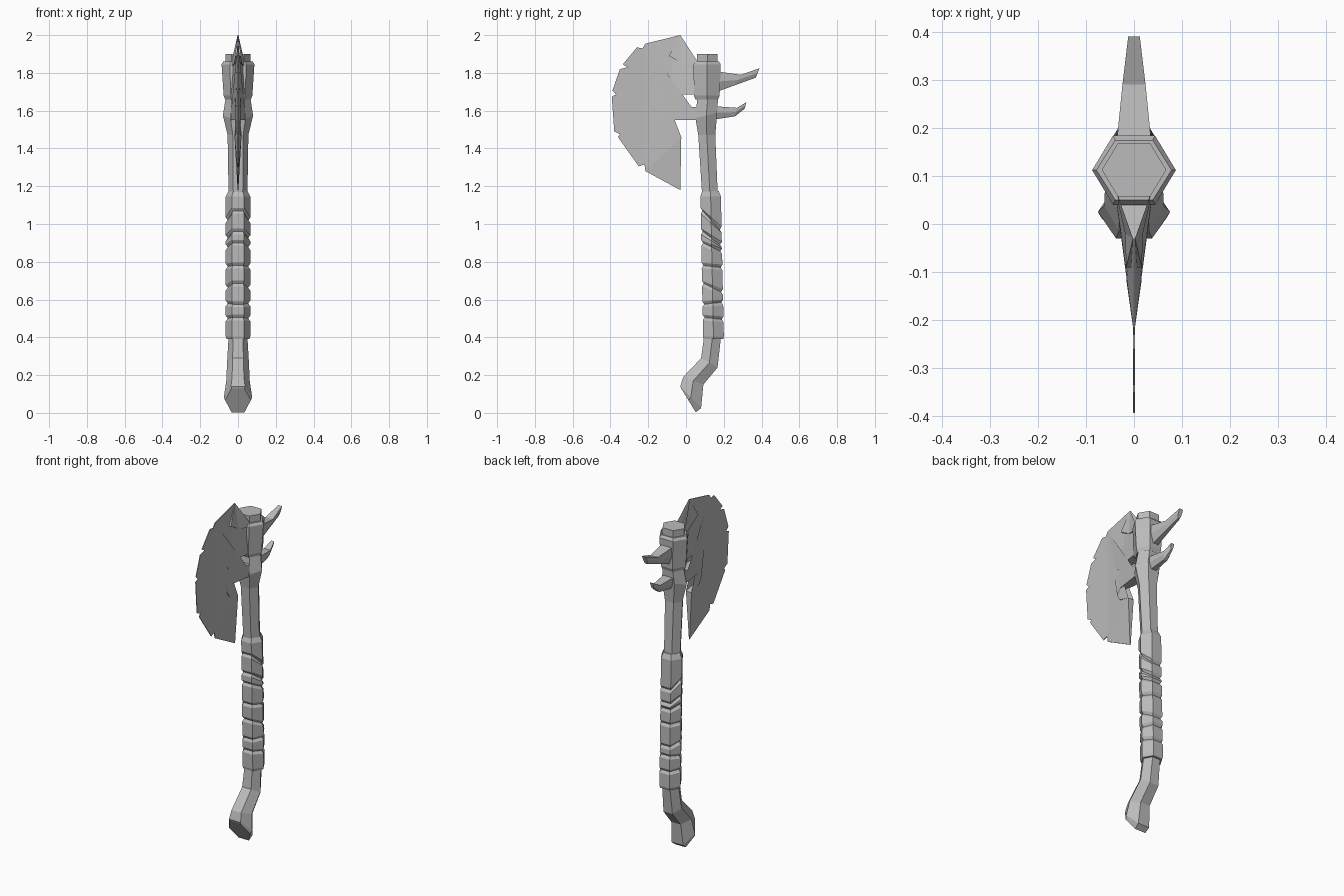
import bpy
import bmesh

cube = bpy.data.objects.get("Cube")
if cube:
    bpy.data.objects.remove(cube, do_unlink=True)

# One plain grey for the whole weapon
GREY = (0.5, 0.5, 0.5, 1.0)
grey = bpy.data.materials.new("plain_grey")
grey.use_nodes = True
grey.diffuse_color = GREY
grey.node_tree.nodes["Principled BSDF"].inputs["Base Color"].default_value = GREY


def finish(name, bm):
    """Turn a bmesh into a flat-shaded grey object."""
    bmesh.ops.recalc_face_normals(bm, faces=bm.faces)
    mesh = bpy.data.meshes.new(name)
    bm.to_mesh(mesh)
    bm.free()
    mesh.materials.append(grey)
    obj = bpy.data.objects.new(name, mesh)
    bpy.context.collection.objects.link(obj)
    return obj


def loft(name, rings):
    """Skin a list of equal-length rings and close both ends."""
    bm = bmesh.new()
    loops = [[bm.verts.new(point) for point in ring] for ring in rings]
    for low, high in zip(loops, loops[1:]):
        for i in range(len(low)):
            j = (i + 1) % len(low)
            bm.faces.new((low[i], low[j], high[j], high[i]))
    bm.faces.new(loops[0])
    bm.faces.new(loops[-1])
    return finish(name, bm)


def hexagon(front_y, front_z, back_y, back_z, half_width):
    """Six-sided ring, pointed at the sides, flat at front and back."""
    flat = half_width / 2
    mid_y, mid_z = (front_y + back_y) / 2, (front_z + back_z) / 2
    return [(-flat, front_y, front_z), (flat, front_y, front_z),
            (half_width, mid_y, mid_z),
            (flat, back_y, back_z), (-flat, back_y, back_z),
            (-half_width, mid_y, mid_z)]


def spike_ring(top_y, top_z, bottom_y, bottom_z, half_width):
    """Section of a back spike: wide on top, narrow underneath."""
    mid_y, mid_z = (top_y + bottom_y) / 2, (top_z + bottom_z) / 2
    low = half_width / 2
    return [(-half_width, top_y, top_z), (half_width, top_y, top_z),
            (half_width, mid_y, mid_z),
            (low, bottom_y, bottom_z), (-low, bottom_y, bottom_z),
            (-half_width, mid_y, mid_z)]


# Upper shaft, flaring below the socket
loft("upper_shaft", [hexagon(*r) for r in (
    (.06, 1.67, .17, 1.67, .065),
    (.05, 1.56, .165, 1.59, .08),
    (.065, 1.47, .155, 1.47, .055),
    (.085, 1.16, .168, 1.16, .05))])

# Wrapped grip: full bands parted by slanted grooves
def grip_ring(front_z, back_z, scale):
    mid_z = (front_z + back_z) / 2
    centre = .13 + (1.17 - mid_z) * .02
    depth = .055 * scale
    return hexagon(centre - depth, front_z, centre + depth, back_z, .065 * scale)


grooves = ((1.07, .97), (.96, .89), (.90, .855), (.78, .77),
           (.685, .64), (.575, .585), (.505, .495))
grip = [grip_ring(1.175, 1.175, .78), grip_ring(1.145, 1.145, 1)]
for front, back in grooves:
    for step, scale in ((.015, 1), (0, .83), (-.015, 1)):
        grip.append(grip_ring(front + step, back + step, scale))
grip += [grip_ring(.405, .405, 1), grip_ring(.39, .39, .93)]
loft("wrapped_grip", grip)

# Bent lower shaft ending in a forward-hooked pommel
loft("pommel", [hexagon(*r) for r in (
    (.095, .40, .185, .40, .05),
    (.08, .29, .167, .24, .058),
    (-.015, .19, .092, .15, .062),
    (-.03, .14, .08, .025, .075),
    (-.026, .13, .052, .003, .068))])

# Head socket and the plug on top of it
loft("head_socket", [hexagon(*r) for r in (
    (.05, 1.66, .17, 1.66, .068),
    (.042, 1.68, .178, 1.68, .076),
    (.04, 1.845, .184, 1.845, .087),
    (.05, 1.86, .174, 1.86, .078))])
loft("top_plug", [hexagon(.057, z, .168, z, .067) for z in (1.85, 1.9)])

# Two upturned back spikes
loft("upper_spike", [spike_ring(*r) for r in (
    (.15, 1.81, .15, 1.695, .038),
    (.29, 1.79, .26, 1.735, .024),
    (.39, 1.825, .37, 1.775, .012))])
loft("lower_spike", [spike_ring(*r) for r in (
    (.13, 1.625, .13, 1.55, .035),
    (.27, 1.615, .26, 1.57, .02),
    (.32, 1.645, .31, 1.61, .01))])

# Chipped cutting edge, from the top tip down to the bottom tip (y, z)
edge = [(-.03, 2.0), (-.215, 1.955), (-.23, 1.93), (-.26, 1.935),
        (-.335, 1.845), (-.31, 1.83), (-.35, 1.82), (-.39, 1.705),
        (-.37, 1.685), (-.393, 1.675), (-.38, 1.49), (-.35, 1.475),
        (-.36, 1.46), (-.25, 1.305), (-.22, 1.315), (-.215, 1.28),
        (-.03, 1.18)]
# Thick inner side with the two arms and the slots between them
inner = [(-.025, 1.46), (-.10, 1.48), (-.12, 1.515), (-.10, 1.55),
         (.08, 1.55), (.08, 1.62), (-.10, 1.62), (-.12, 1.66),
         (-.10, 1.685), (.08, 1.685), (.08, 1.83), (-.02, 1.85), (-.09, 1.89)]


def blade_thickness(y):
    """Half thickness of the inner side, swelling towards the socket."""
    return .019 + (max(y, -.02) + .02) * .22 + min(y, 0) * .03


bm = bmesh.new()
outline = [bm.verts.new((0, y, z)) for y, z in edge + inner]
bm.faces.new(outline)
bmesh.ops.triangulate(bm, faces=bm.faces[:], ngon_method='BEAUTY')
bm.verts.ensure_lookup_table()
border = [(e.verts[0], e.verts[1]) for e in bm.edges if e.is_boundary]
sides = [[v for v in f.verts] for f in bm.faces]
twin = {v: bm.verts.new(v.co) for v in outline}
for tri in sides:
    bm.faces.new([twin[v] for v in reversed(tri)])
for a, b in border:
    bm.faces.new((a, b, twin[b], twin[a]))
for i, v in enumerate(outline):
    half = .002 if i < len(edge) else blade_thickness(v.co.y)
    v.co.x = half
    twin[v].co.x = -half
finish("axe_blade", bm)
